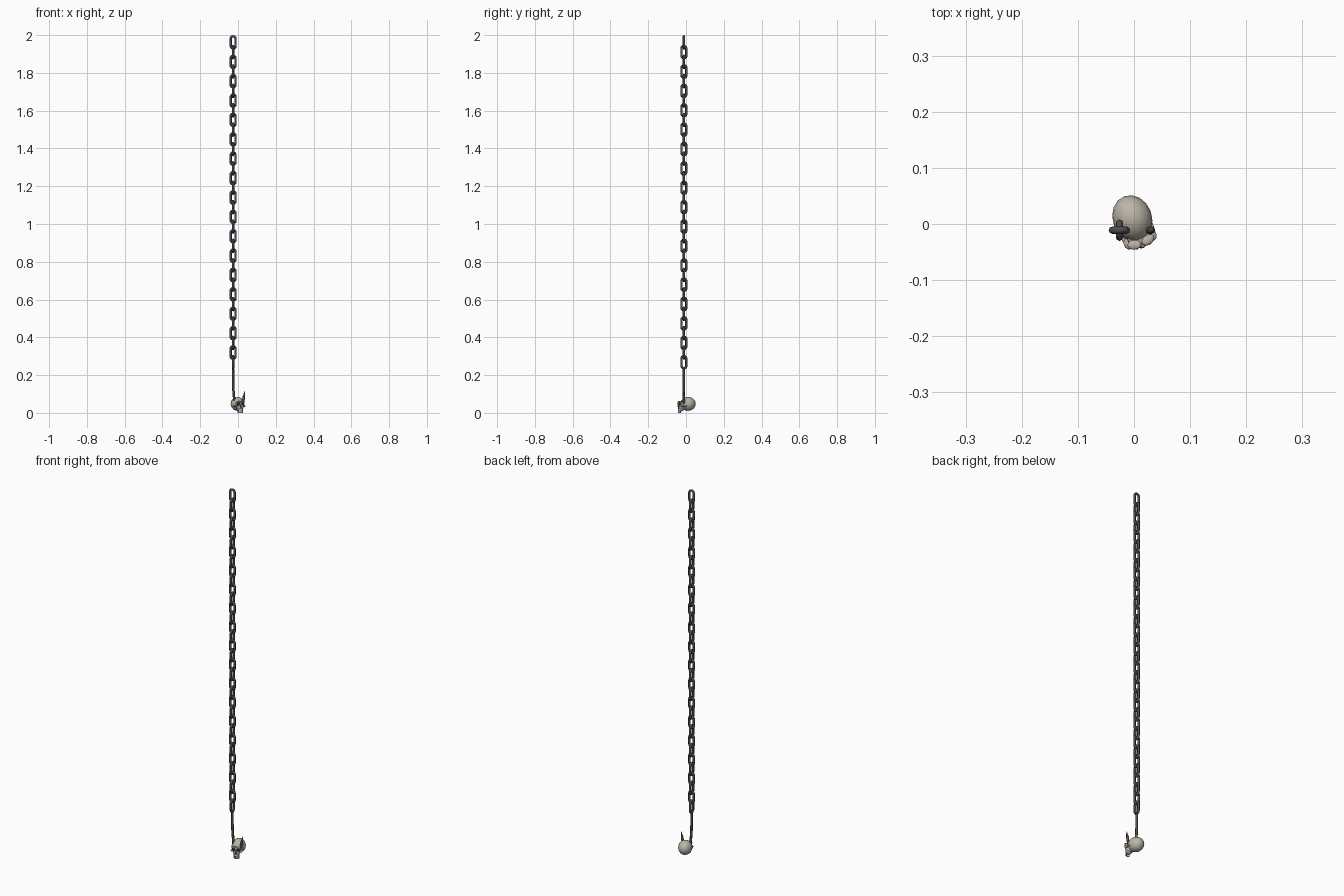
import bpy, bmesh, math
from mathutils import Matrix, Vector

if "Cube" in bpy.data.objects:
    bpy.data.objects.remove(bpy.data.objects["Cube"])


def material(name, r, g, b):
    m = bpy.data.materials.new(name)
    m.diffuse_color = (r, g, b, 1)
    m.use_nodes = True
    m.node_tree.nodes["Principled BSDF"].inputs["Base Color"].default_value = m.diffuse_color
    return m


IRON = material("iron", 0.075, 0.075, 0.08)
BONE = material("bone", 0.50, 0.46, 0.39)
DARK = material("hollow", 0.02, 0.02, 0.02)


def finish(ob, mat, angle=50):
    ob.data.materials.clear()
    ob.data.materials.append(mat)
    bpy.ops.object.select_all(action='DESELECT')
    ob.select_set(True)
    bpy.context.view_layer.objects.active = ob
    bpy.ops.object.shade_smooth_by_angle(angle=math.radians(angle))
    return ob


def wire(name, pts, radius, mat, cyclic=False, radii=None):
    """Round bar swept along a path, turned into a mesh."""
    cu = bpy.data.curves.new(name, 'CURVE')
    cu.dimensions = '3D'
    cu.bevel_depth = radius
    cu.bevel_resolution = 2
    cu.use_fill_caps = True
    sp = cu.splines.new('POLY')
    sp.points.add(len(pts) - 1)
    for i, p in enumerate(pts):
        sp.points[i].co = (*p, 1)
        sp.points[i].radius = radii[i] if radii else 1
    sp.use_cyclic_u = cyclic
    ob = bpy.data.objects.new(name, cu)
    bpy.context.collection.objects.link(ob)
    bpy.ops.object.select_all(action='DESELECT')
    ob.select_set(True)
    bpy.context.view_layer.objects.active = ob
    bpy.ops.object.convert(target='MESH')
    return finish(bpy.context.view_layer.objects.active, mat)


# Chain: stadium links, alternately turned a quarter
CX, CY = -0.026, -0.011
R, HALF, BAR = 0.0128, 0.0195, 0.0064
outline = []
for side, start in ((1, 0), (-1, math.pi)):
    for k in range(7):
        a = start + math.pi * k / 6
        outline.append((R * math.cos(a), 0, side * HALF + R * math.sin(a)))
link = wire("chain_link", outline, BAR, IRON, cyclic=True)
top = 2.0 - HALF - R - BAR
for i in range(34):
    ob = link if i == 0 else link.copy()
    if i:
        bpy.context.collection.objects.link(ob)
    ob.location = (CX, CY, top - i * 0.0513)
    ob.rotation_euler.z = math.pi / 2 * (i % 2)

# Hook: long shank, bend through the skull, tapered upright tip
path = [(CX, CY, 0.232), (CX, CY, 0.17), (CX + 0.001, CY, 0.13), (CX + 0.004, CY, 0.095)]
rad = [1, 1, 1, 1]
for k in range(9):
    a = math.pi + math.pi * k / 8
    path.append((0.004 + 0.024 * math.cos(a), CY, 0.066 + 0.03 * math.sin(a)))
    rad.append(1)
path += [(0.031, CY, 0.085), (0.034, CY, 0.1), (0.036, CY, 0.115)]
rad += [1.05, 0.6, 0.05]
wire("hook", path, 0.0066, IRON, radii=rad)

# Skull: modelled facing -y, then turned toward the right
SKULL = Matrix.Translation((-0.003, 0.0105, 0.048)) @ Matrix.Rotation(math.radians(20), 4, 'Z')


def part(name, mat, build, loc, scale=(1, 1, 1), rot=None, angle=50):
    bm = bmesh.new()
    build(bm)
    m = SKULL @ Matrix.Translation(loc)
    if rot:
        m = m @ rot
    bm.transform(m @ Matrix.Diagonal((*scale, 1)))
    me = bpy.data.meshes.new(name)
    bm.to_mesh(me)
    bm.free()
    ob = bpy.data.objects.new(name, me)
    bpy.context.collection.objects.link(ob)
    return finish(ob, mat, angle)


def ball(bm):
    bmesh.ops.create_uvsphere(bm, u_segments=16, v_segments=10, radius=1)


def cube(bm):
    bmesh.ops.create_cube(bm, size=1)


def cone(bm):
    bmesh.ops.create_cone(bm, cap_ends=True, segments=3, radius1=1, radius2=0.7, depth=1)


def face_block(bm):
    """Box narrowing downward, with bevelled edges."""
    bmesh.ops.create_cube(bm, size=2)
    for v in bm.verts:
        if v.co.z < 0:
            v.co.x *= 0.6
    bmesh.ops.bevel(bm, geom=bm.edges[:], offset=0.35, segments=2, profile=0.5, affect='EDGES')


part("cranium", BONE, ball, (0, 0, 0), (0.035, 0.0415, 0.037))
part("face", BONE, face_block, (0, -0.036, -0.012), (0.023, 0.016, 0.021))
part("upper_jaw", BONE, ball, (0, -0.041, -0.031), (0.0155, 0.015, 0.010))
part("nose_bridge", BONE, ball, (0, -0.052, -0.002), (0.004, 0.005, 0.010))
part("nose_hole", DARK, cone, (0, -0.0535, -0.016), (0.0062, 0.0062, 0.006),
     Matrix.Rotation(math.pi / 2, 4, 'X') @ Matrix.Rotation(math.pi / 2, 4, 'Z'))

for s, tag in ((-1, "left"), (1, "right")):
    turn = Matrix.Rotation(s * 0.3, 4, 'Z')
    part("eye_socket_" + tag, DARK, ball, (s * 0.0125, -0.0485, -0.001), (0.0088, 0.0065, 0.0085), turn)
    part("brow_" + tag, BONE, ball, (s * 0.013, -0.046, 0.0095), (0.0125, 0.0085, 0.0042),
         turn @ Matrix.Rotation(s * 0.2, 4, 'Y'))
    part("cheekbone_" + tag, BONE, ball, (s * 0.022, -0.040, -0.011), (0.0085, 0.011, 0.0055))
    part("cheek_arch_" + tag, BONE, ball, (s * 0.0275, -0.026, -0.012), (0.0035, 0.018, 0.004))

# Upper teeth along the jaw arc
for k in range(8):
    a = math.radians(-70 + 20 * k)
    part("tooth_%d" % (k + 1), BONE, cube,
         (0.013 * math.sin(a), -0.041 - 0.012 * math.cos(a), -0.041),
         (0.0042, 0.0045, 0.0138), Matrix.Rotation(a, 4, 'Z'), 30)
